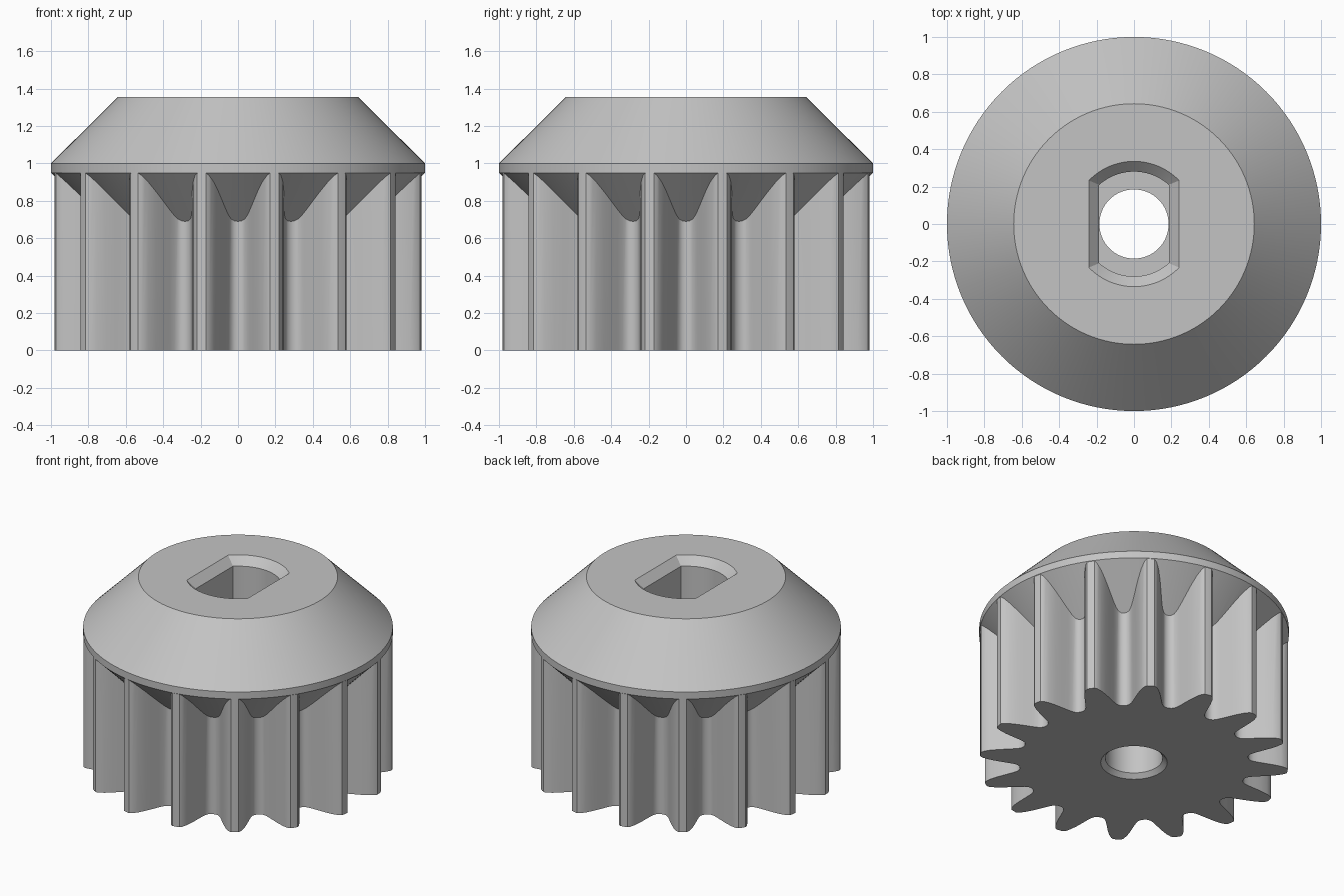
import bpy, bmesh, math
from math import cos, sin, pi

if "Cube" in bpy.data.objects:
    bpy.data.objects.remove(bpy.data.objects["Cube"], do_unlink=True)

TEETH = 16
HEAD_TOP = 1.355
SLOT_FLOOR = 0.69

grey = bpy.data.materials.new("light grey")
grey.use_nodes = True
grey.diffuse_color = (0.55, 0.55, 0.55, 1)
grey.node_tree.nodes["Principled BSDF"].inputs["Base Color"].default_value = grey.diffuse_color


def loft(name, rings):
    """Solid from stacked outlines, each given as (z, [(x, y), ...])."""
    bm = bmesh.new()
    loops = [[bm.verts.new((x, y, z)) for x, y in pts] for z, pts in rings]
    n = len(loops[0])
    for low, high in zip(loops, loops[1:]):
        for i in range(n):
            j = (i + 1) % n
            bm.faces.new((low[i], low[j], high[j], high[i]))
    bm.faces.new(loops[0][::-1])
    bm.faces.new(loops[-1])
    mesh = bpy.data.meshes.new(name)
    bm.to_mesh(mesh)
    bm.free()
    mesh.materials.append(grey)
    obj = bpy.data.objects.new(name, mesh)
    bpy.context.collection.objects.link(obj)
    return obj


def circle(r, n):
    return [(r * cos(2 * pi * i / n), r * sin(2 * pi * i / n)) for i in range(n)]


def double_d(r, flat, n=24):
    """Circle of radius r cut by flats at x = -flat and x = +flat."""
    a = math.acos(flat / r)
    angles = [a + (pi - 2 * a) * i / n for i in range(n + 1)]
    half = [(r * cos(t), r * sin(t)) for t in angles]
    return half + [(-x, -y) for x, y in half]


def gear_outline():
    # radius and angle from the middle of a gap to the middle of a tooth tip
    flank = [(0.74, 0), (0.742, 0.025), (0.752, 0.047), (0.772, 0.065),
             (0.80, 0.079), (0.85, 0.099), (0.90, 0.117), (0.95, 0.137),
             (0.985, 0.157), (0.997, 0.172), (0.998, pi / TEETH)]
    one = flank + [(r, 2 * pi / TEETH - a) for r, a in flank[-2:0:-1]]
    pts = []
    for k in range(TEETH):
        turn = 2 * pi * k / TEETH - pi / 2
        pts += [(r * cos(turn + a), r * sin(turn + a)) for r, a in one]
    return pts


def combine(target, other, operation):
    mod = target.modifiers.new(operation.lower(), "BOOLEAN")
    mod.operation = operation
    mod.solver = "EXACT"
    mod.object = other
    bpy.context.view_layer.objects.active = target
    bpy.ops.object.modifier_apply(modifier=mod.name)
    bpy.data.objects.remove(other, do_unlink=True)


# Toothed body and the conical head that flares out of it
outline = gear_outline()
pinion = loft("pinion_gear", [(0, outline), (0.975, outline)])
head = loft("conical_head", [(z, circle(r, 128)) for z, r in
            [(0.65, 0.70), (0.95, 1.0), (1.0, 1.0), (HEAD_TOP, 0.643)]])
combine(pinion, head, "UNION")

# Round bore with a small chamfer at the bottom
bore = loft("bore_cutter", [(z, circle(r, 64)) for z, r in
            [(-0.02, 0.235), (0.03, 0.185), (SLOT_FLOOR + 0.1, 0.185)]])
combine(pinion, bore, "DIFFERENCE")

# Double-flat socket with a chamfered mouth at the top
inner = double_d(0.28, 0.186)
slot = loft("socket_cutter", [(SLOT_FLOOR, inner), (HEAD_TOP - 0.055, inner),
            (HEAD_TOP, double_d(0.335, 0.241)), (HEAD_TOP + 0.05, double_d(0.385, 0.291))])
combine(pinion, slot, "DIFFERENCE")

# Smooth shading with crisp edges
bpy.ops.object.select_all(action="DESELECT")
pinion.select_set(True)
bpy.context.view_layer.objects.active = pinion
bpy.ops.object.shade_smooth_by_angle(angle=math.radians(30))
